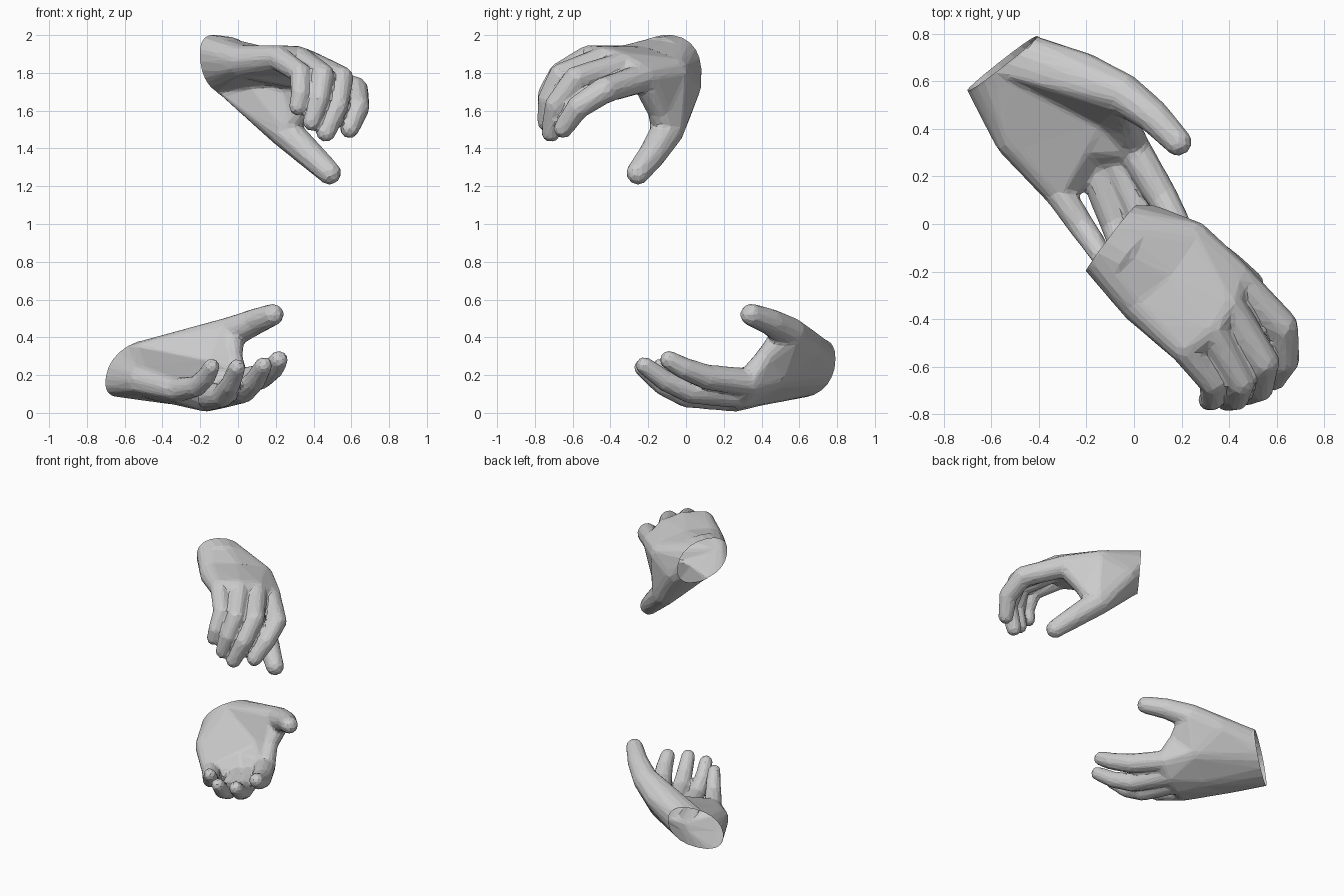
import bpy, bmesh, math
from mathutils import Vector

if "Cube" in bpy.data.objects:
    bpy.data.objects.remove(bpy.data.objects["Cube"])


def ball_points(x, y, z, r):
    """Points of a small round joint."""
    b = bmesh.new()
    bmesh.ops.create_icosphere(b, subdivisions=2, radius=r)
    pts = [v.co + Vector((x, y, z)) for v in b.verts]
    b.free()
    return pts


def ring_points(center, u, v, low=-2, scale=1.0):
    """Wrist cut: a slightly squared ellipse, or only its thumb side."""
    c, u, v = Vector(center), Vector(u) * scale, Vector(v) * scale
    soft = lambda t: math.copysign(abs(t) ** 0.88, t)
    angles = [math.tau * i / 20 for i in range(20)]
    return [c + u * soft(math.cos(a)) + v * soft(math.sin(a))
            for a in angles if math.cos(a) > low]


def add_hull(bm, balls, extra=()):
    """Convex block of flesh wrapped around joints."""
    b = bmesh.new()
    for p in [q for ball in balls for q in ball_points(*ball)] + list(extra):
        b.verts.new(p)
    res = bmesh.ops.convex_hull(b, input=b.verts[:])
    junk = {g for g in res["geom_interior"] + res["geom_unused"]
            if isinstance(g, bmesh.types.BMVert)}
    bmesh.ops.delete(b, geom=list(junk), context='VERTS')
    bmesh.ops.recalc_face_normals(b, faces=b.faces[:])
    me = bpy.data.meshes.new("tmp")
    b.to_mesh(me)
    b.free()
    bm.from_mesh(me)
    bpy.data.meshes.remove(me)


def build_hand(name, wrist, palm, thumb_base, web, thumb, fingers):
    bm = bmesh.new()
    # wrist plane, pointing away from the palm
    center = Vector(wrist[0])
    out = Vector(wrist[1]).cross(Vector(wrist[2])).normalized()
    if out.dot(center - Vector(palm[1][:3])) < 0:
        out = -out
    ext = (center + out * 0.04, wrist[1], wrist[2])
    heel = (center - out * 0.11, wrist[1], wrist[2])
    knuckles = [f[0] for f in fingers]
    # wrist and heel, wrist to mid palm, mid palm to knuckles
    add_hull(bm, [], ring_points(*ext) + ring_points(*wrist))
    add_hull(bm, [], ring_points(*wrist) + ring_points(*heel, scale=0.88))
    add_hull(bm, palm, ring_points(*wrist))
    for a, b in zip(knuckles, knuckles[1:]):
        add_hull(bm, palm + [a, b])
    # ball of the thumb and the web to the index finger
    add_hull(bm, [thumb_base, palm[0], thumb[0]], ring_points(*wrist, low=-0.4))
    add_hull(bm, [palm[0], thumb_base, thumb[0], web])
    add_hull(bm, [palm[0], web, knuckles[0]])
    # thumb and fingers: chains of tapered segments
    for chain in [thumb] + fingers:
        for a, b in zip(chain, chain[1:]):
            add_hull(bm, [a, b])
    me = bpy.data.meshes.new(name)
    bm.to_mesh(me)
    bm.free()
    ob = bpy.data.objects.new(name, me)
    bpy.context.collection.objects.link(ob)
    # fuse into one skin, soften, then reduce to flat facets
    m = ob.modifiers.new("fuse", 'REMESH')
    m.mode = 'VOXEL'
    m.voxel_size = 0.01
    m = ob.modifiers.new("soften", 'SMOOTH')
    m.factor = 0.5
    m.iterations = 10
    m = ob.modifiers.new("facets", 'DECIMATE')
    m.ratio = 0.04
    # bake and cut the wrist open
    bpy.context.view_layer.update()
    ev = ob.evaluated_get(bpy.context.evaluated_depsgraph_get())
    baked = bpy.data.meshes.new_from_object(ev)
    ob.modifiers.clear()
    ob.data = baked
    b = bmesh.new()
    b.from_mesh(baked)
    bmesh.ops.bisect_plane(b, geom=b.verts[:] + b.edges[:] + b.faces[:],
                           plane_co=center, plane_no=out, clear_outer=True)
    b.to_mesh(baked)
    b.free()
    return ob


# upper hand, palm down, fingers curled
build_hand(
    "upper_hand",
    wrist=((-0.095, -0.06, 1.843), (0.105, 0.14, -0.02), (-0.02, -0.01, 0.158)),
    palm=[(0.24, -0.07, 1.80, 0.087), (0.15, -0.22, 1.85, 0.087), (0.02, -0.33, 1.86, 0.087)],
    thumb_base=(0.08, 0.0, 1.72, 0.08),
    web=(0.31, -0.14, 1.60, 0.065),
    thumb=[(0.24, -0.095, 1.5, 0.09), (0.385, -0.18, 1.365, 0.075), (0.485, -0.255, 1.27, 0.064)],
    fingers=[
        [(0.415, -0.22, 1.775, 0.078), (0.62, -0.43, 1.71, 0.072),
         (0.635, -0.57, 1.62, 0.064), (0.59, -0.65, 1.505, 0.053)],
        [(0.385, -0.33, 1.84, 0.075), (0.545, -0.58, 1.77, 0.069),
         (0.53, -0.69, 1.63, 0.059), (0.465, -0.715, 1.485, 0.053)],
        [(0.32, -0.44, 1.87, 0.073), (0.45, -0.665, 1.79, 0.062),
         (0.43, -0.732, 1.66, 0.055), (0.39, -0.74, 1.54, 0.049)],
        [(0.21, -0.52, 1.88, 0.066), (0.33, -0.67, 1.80, 0.056),
         (0.33, -0.735, 1.69, 0.051), (0.315, -0.74, 1.62, 0.047)],
    ])

# lower hand, palm up, fingers open
build_hand(
    "lower_hand",
    wrist=((-0.555, 0.675, 0.235), (0.145, 0.115, 0.05), (0.02, 0.0, 0.14)),
    palm=[(-0.14, 0.48, 0.21, 0.087), (-0.3, 0.4, 0.125, 0.087), (-0.5, 0.36, 0.17, 0.09)],
    thumb_base=(-0.22, 0.64, 0.35, 0.087),
    web=(-0.03, 0.42, 0.29, 0.055),
    thumb=[(-0.05, 0.55, 0.42, 0.088), (0.085, 0.45, 0.48, 0.072), (0.185, 0.345, 0.52, 0.06)],
    fingers=[
        [(-0.01, 0.33, 0.16, 0.075), (0.12, 0.11, 0.19, 0.068),
         (0.185, -0.01, 0.235, 0.059), (0.215, -0.09, 0.28, 0.051)],
        [(-0.085, 0.29, 0.10, 0.078), (0.03, 0.02, 0.115, 0.065),
         (0.09, -0.11, 0.17, 0.057), (0.135, -0.22, 0.25, 0.048)],
        [(-0.17, 0.26, 0.085, 0.08), (-0.08, 0.0, 0.09, 0.062),
         (-0.04, -0.13, 0.15, 0.054), (-0.005, -0.23, 0.24, 0.047)],
        [(-0.32, 0.14, 0.12, 0.066), (-0.22, -0.01, 0.14, 0.057),
         (-0.17, -0.08, 0.19, 0.052), (-0.14, -0.135, 0.245, 0.045)],
    ])
